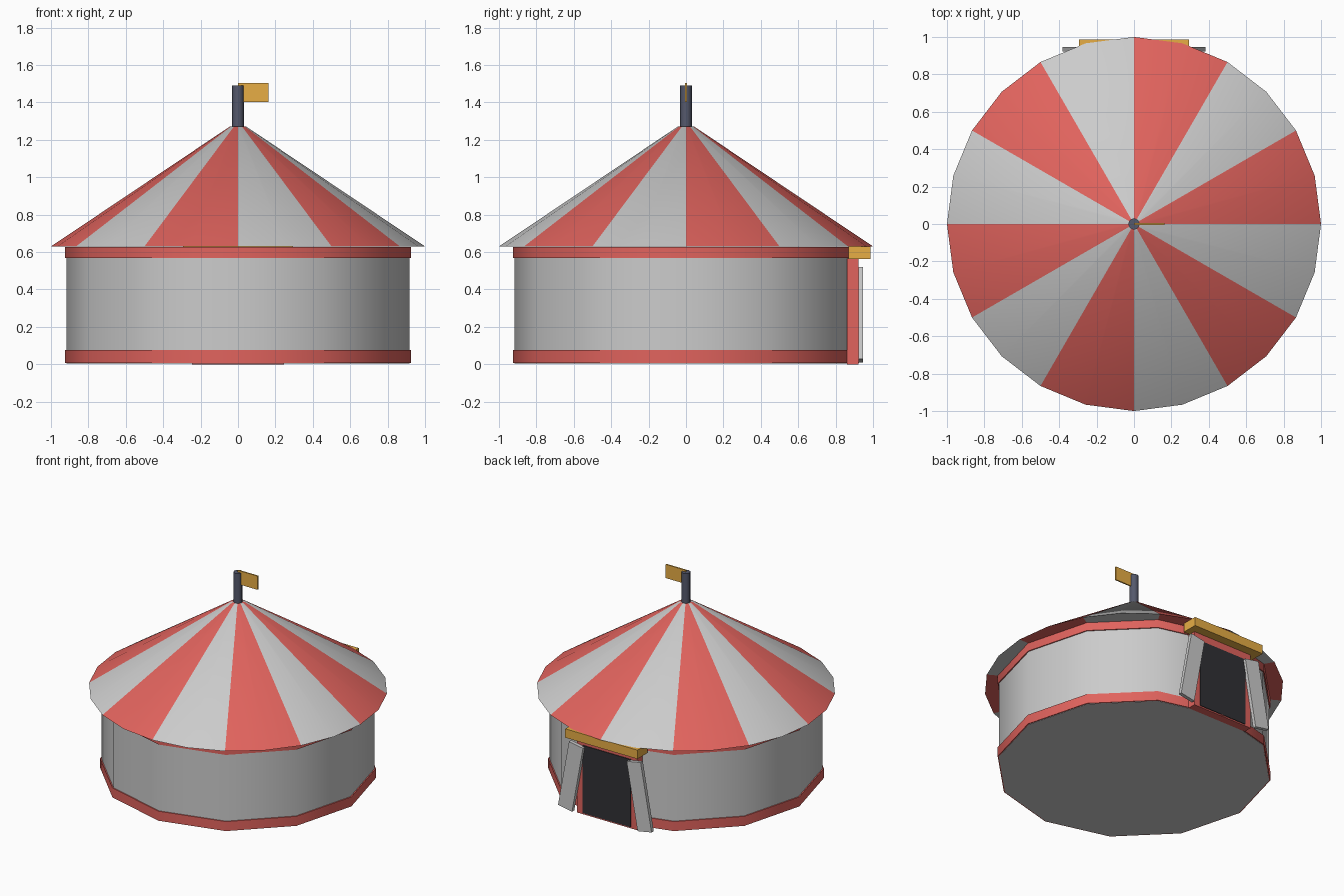
import bpy, bmesh, math

if "Cube" in bpy.data.objects:
    bpy.data.objects.remove(bpy.data.objects["Cube"])


def material(name, rgb):
    m = bpy.data.materials.new(name)
    m.diffuse_color = (*rgb, 1)
    m.use_nodes = True
    m.node_tree.nodes["Principled BSDF"].inputs["Base Color"].default_value = m.diffuse_color
    return m


RED = material("red", (0.75, 0.125, 0.11))
GREY = material("grey", (0.8, 0.8, 0.8))
GOLD = material("gold", (0.8, 0.42, 0.06))
SLATE = material("slate", (0.09, 0.1, 0.15))
DARK = material("dark", (0.03, 0.03, 0.035))


def smooth(ob, angle=35):
    bpy.ops.object.select_all(action='DESELECT')
    ob.select_set(True)
    bpy.context.view_layer.objects.active = ob
    bpy.ops.object.shade_smooth_by_angle(angle=math.radians(angle))


def drum(name, sides, r, z0, z1, mat=None, r_top=None):
    bpy.ops.mesh.primitive_cone_add(vertices=sides, radius1=r,
                                    radius2=r if r_top is None else r_top,
                                    depth=z1 - z0, end_fill_type='TRIFAN',
                                    location=(0, 0, (z0 + z1) / 2))
    ob = bpy.context.object
    ob.name = name
    if mat:
        ob.data.materials.append(mat)
    return ob


def box(name, x, y, z, mat=None, tilt=0):
    """Box from (min, max) ranges, tilted about y."""
    bpy.ops.mesh.primitive_cube_add(size=1, location=[sum(r) / 2 for r in (x, y, z)],
                                    rotation=(0, tilt, 0))
    ob = bpy.context.object
    ob.name = name
    ob.scale = [r[1] - r[0] for r in (x, y, z)]
    if mat:
        ob.data.materials.append(mat)
    return ob


# twelve-sided canvas wall and its trim bands
smooth(drum("wall", 12, 0.918, 0.004, 0.625))
smooth(drum("base_band", 12, 0.926, 0.006, 0.076, RED))
smooth(drum("top_band", 12, 0.926, 0.568, 0.628, RED))

# striped roof: colour changes every 30 degrees
roof = drum("roof", 24, 1.0, 0.63, 1.27, RED, 0.045)
roof.data.materials.append(GREY)
for p in roof.data.polygons:
    a = math.degrees(math.atan2(p.center.y, p.center.x)) % 360
    p.material_index = int(a // 30) % 2
smooth(roof)

# pole and flag
smooth(drum("pole", 8, 0.031, 1.2, 1.49, SLATE), 50)
box("flag", (0.0, 0.162), (-0.005, 0.005), (1.402, 1.503), GOLD)

# entrance at the back
box("door_frame", (-0.245, 0.245), (0.86, 0.921), (0.0, 0.565), RED)
box("door_opening", (-0.195, 0.195), (0.87, 0.926), (0.01, 0.51), DARK)
box("lintel", (-0.295, 0.295), (0.87, 0.987), (0.564, 0.629), GOLD)

# tied-back flaps either side of the entrance
for side, label in ((-1, "left"), (1, "right")):
    c = 0.28 * side
    box(label + "_flap", (c - 0.058, c + 0.058), (0.921, 0.947), (0.015, 0.515),
        tilt=-0.18 * side)
